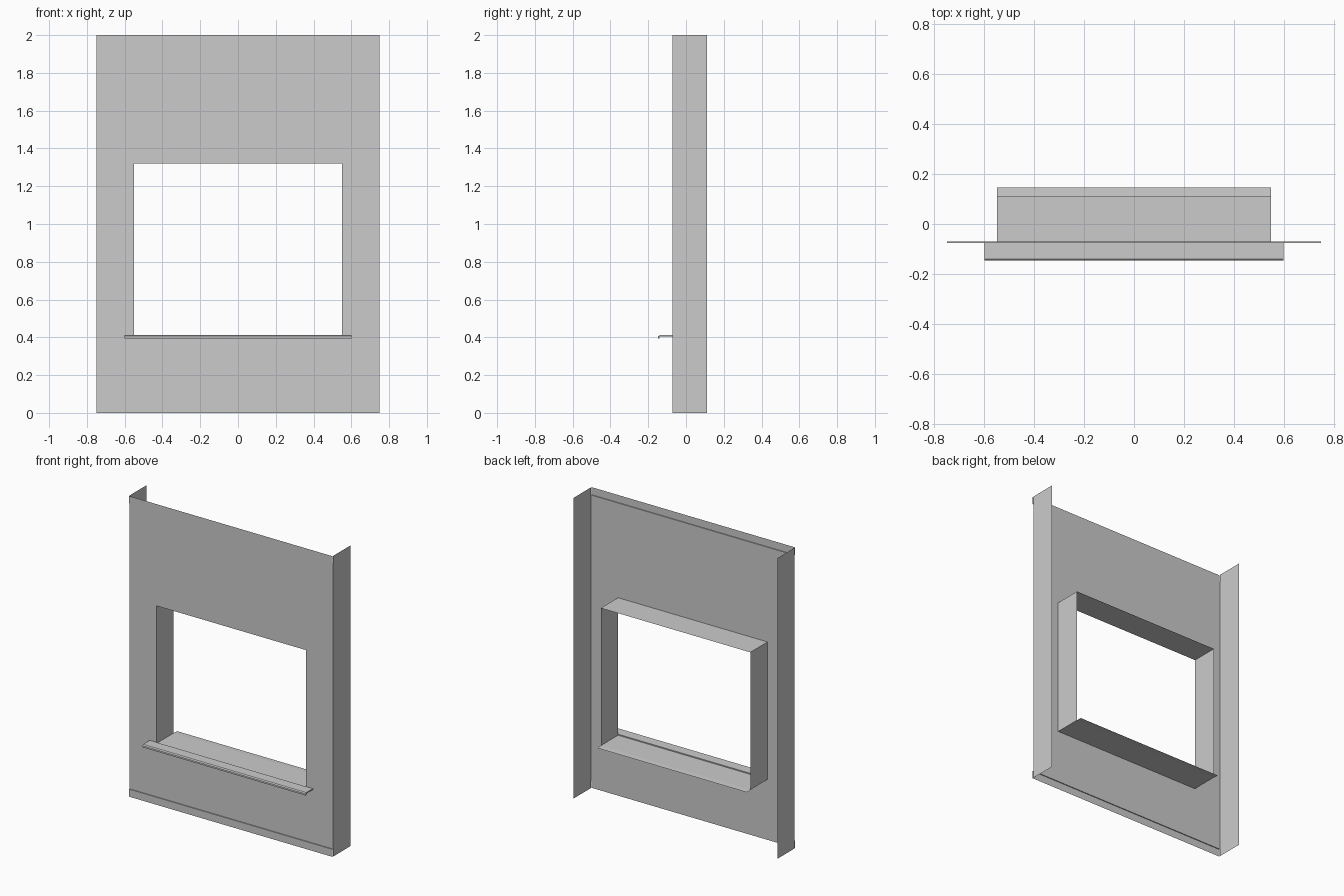
import bpy

if "Cube" in bpy.data.objects:
    bpy.data.objects.remove(bpy.data.objects["Cube"])

W, H = 0.75, 2.0            # half width and height of the panel
OW, Z0, Z1 = 0.55, 0.405, 1.32   # opening half width, bottom, top
YF, YB = -0.071, 0.11       # front sheet and back edge of the returns
YS = -0.077                 # stepped edge strips


def make(name, verts, faces):
    mesh = bpy.data.meshes.new(name)
    mesh.from_pydata(verts, [], faces)
    mesh.update()
    ob = bpy.data.objects.new(name, mesh)
    bpy.context.collection.objects.link(ob)
    return ob


def sweep(name, profile, half, closed=False):
    """Extrude a (y, z) profile along x; closed profiles get end caps."""
    n = len(profile)
    verts = [(x, y, z) for x in (-half, half) for y, z in profile]
    count = n if closed else n - 1
    faces = [(i, i + n, (i + 1) % n + n, (i + 1) % n) for i in range(count)]
    if closed:
        faces += [tuple(range(n)), tuple(range(2 * n - 1, n - 1, -1))]
    return make(name, verts, faces)


# Front sheet: 3 x 3 grid with the middle cell left open
xs, zs = (-W, -OW, OW, W), (0.05, Z0, Z1, H - 0.05)
make("front_panel", [(x, YF, z) for z in zs for x in xs],
     [(4 * r + c, 4 * r + c + 1, 4 * r + c + 5, 4 * r + c + 4)
      for r in range(3) for c in range(3) if (r, c) != (1, 1)])

# Slightly stepped strips along top and bottom
sweep("top_edge_strip", [(YF, H - 0.05), (YS, H - 0.05), (YS, H)], W)
sweep("bottom_edge_strip", [(YS, 0), (YS, 0.05), (YF, 0.05)], W)

# Side returns and window jambs
for side, s in (("left", -1), ("right", 1)):
    for part, x, lo, hi in (("side_return", W, 0, H), ("window_jamb", OW, Z0, Z1)):
        quad = [(s * x, YF, lo), (s * x, YB, lo), (s * x, YB, hi), (s * x, YF, hi)]
        make(f"{side}_{part}", quad, [(0, 1, 2, 3) if s > 0 else (3, 2, 1, 0)])

# Window head and inner sill sheet (the sill runs past the jambs)
sweep("window_head", [(YF, Z1), (YB, Z1)], OW)
sweep("inner_sill", [(0.147, Z0 - 0.002), (YB, Z0), (YF, Z0)], OW)

# Projecting front sill with a turned-down lip
sweep("front_sill", [(YF, 0.412), (-0.140, 0.412), (-0.147, 0.406),
                     (-0.147, 0.395), (-0.139, 0.395), (-0.139, 0.404),
                     (YF, 0.404)], 0.6, closed=True)
